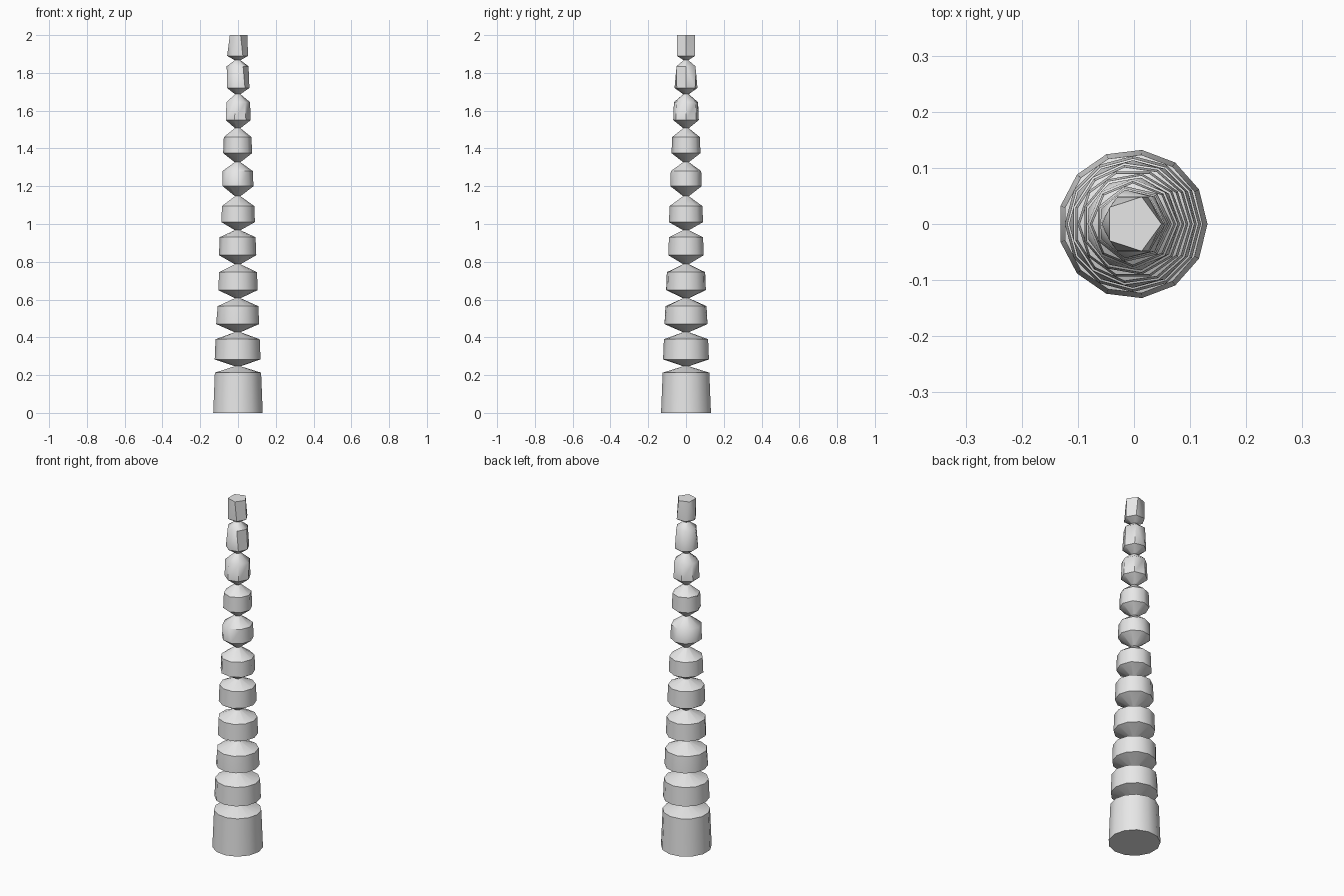
import bpy, bmesh
from math import ceil, cos, sin, pi, radians

if "Cube" in bpy.data.objects:
    bpy.data.objects.remove(bpy.data.objects["Cube"], do_unlink=True)

grey = bpy.data.materials.new("pale_grey")
grey.use_nodes = True
grey.diffuse_color = (0.8, 0.8, 0.8, 1)
grey.node_tree.nodes["Principled BSDF"].inputs["Base Color"].default_value = (0.8, 0.8, 0.8, 1)

HEIGHT = 2.0
NECK = 0.015      # radius of the pinch between segments
OFFSET = -0.002


def taper(z):
    return 0.133 - 0.041 * z


def sides(z):
    return ceil(13 - 8 * z / HEIGHT - 0.001)


def ring(bm, z, radius, count):
    return [bm.verts.new((radius * cos(2 * pi * i / count) + OFFSET,
                          radius * sin(2 * pi * i / count), z)) for i in range(count)]


def bridge(bm, low, high):
    """Join two rings that may have different numbers of corners."""
    n, m = len(low), len(high)
    i = j = 0
    while i < n or j < m:
        a, b = low[i % n], high[j % m]
        step = (i + 1) * m - (j + 1) * n
        if step == 0:
            bm.faces.new((a, low[(i + 1) % n], high[(j + 1) % m], b))
            i, j = i + 1, j + 1
        elif step < 0:
            bm.faces.new((a, low[(i + 1) % n], b))
            i += 1
        else:
            bm.faces.new((a, high[(j + 1) % m], b))
            j += 1


def segment(name, neck_low, rim_low, rim_high, neck_high):
    bm = bmesh.new()
    low = ring(bm, rim_low, taper(rim_low), sides(rim_low))
    high = ring(bm, rim_high, taper(rim_high), sides(rim_high))
    bridge(bm, low, high)
    # Cones towards the necks, or flat ends on the first and last segment
    if neck_low is None:
        bm.faces.new(low[::-1])
    else:
        bridge(bm, ring(bm, neck_low, NECK, len(low)), low)
    if neck_high is None:
        bm.faces.new(high)
    else:
        bridge(bm, high, ring(bm, neck_high, NECK, len(high)))
    mesh = bpy.data.meshes.new(name)
    bm.to_mesh(mesh)
    bm.free()
    mesh.materials.append(grey)
    obj = bpy.data.objects.new(name, mesh)
    bpy.context.collection.objects.link(obj)
    bpy.ops.object.select_all(action='DESELECT')
    obj.select_set(True)
    bpy.context.view_layer.objects.active = obj
    bpy.ops.object.shade_smooth_by_angle(angle=radians(46))


# Rim heights of each tapering segment, bottom to top
rims = [(0, 0.213), (0.283, 0.39), (0.47, 0.565), (0.65, 0.745), (0.835, 0.93), (1.01, 1.095),
        (1.20, 1.28), (1.375, 1.46), (1.55, 1.645), (1.72, 1.835), (1.89, HEIGHT)]
necks = [None] + [0.247 + 0.18 * k for k in range(len(rims) - 1)] + [None]

for k, (low, high) in enumerate(rims):
    name = "trunk_base" if k == 0 else "trunk_tip" if k == len(rims) - 1 else f"trunk_segment_{k}"
    segment(name, necks[k], low, high, necks[k + 1])
